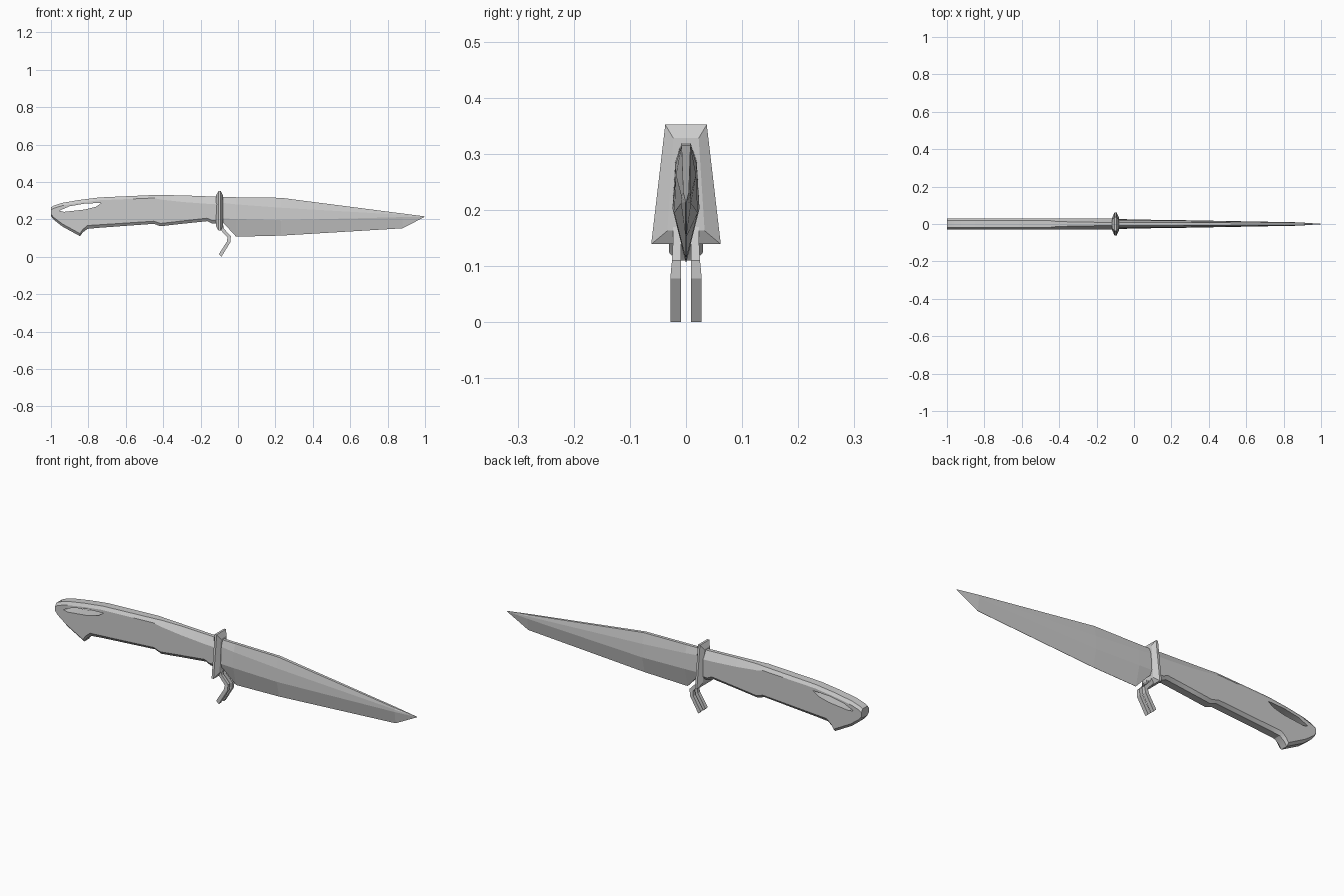
import bpy, bmesh, math


def loft(name, rings, smooth=None):
    """Skin a list of equal-length point rings and cap both ends."""
    bm = bmesh.new()
    rows = [[bm.verts.new(p) for p in r] for r in rings]
    n = len(rows[0])
    for a, b in zip(rows, rows[1:]):
        for i in range(n):
            bm.faces.new((a[i], a[(i + 1) % n], b[(i + 1) % n], b[i]))
    bm.faces.new(rows[0][::-1])
    bm.faces.new(rows[-1])
    bmesh.ops.recalc_face_normals(bm, faces=bm.faces)
    me = bpy.data.meshes.new(name)
    bm.to_mesh(me)
    bm.free()
    ob = bpy.data.objects.new(name, me)
    bpy.context.collection.objects.link(ob)
    activate(ob)
    if smooth:
        bpy.ops.object.shade_smooth_by_angle(angle=math.radians(smooth))
    return ob


def activate(ob):
    bpy.ops.object.select_all(action='DESELECT')
    ob.select_set(True)
    bpy.context.view_layer.objects.active = ob


def section(x, half):
    """Mirror a top-to-bottom list of (y, z) across y = 0 at station x."""
    return [(x, y, z) for y, z in half] + [(x, -y, z) for y, z in reversed(half)]


# Handle: x, bottom z, top z, top half width, top chamfer, bottom chamfer
W = 0.030
stations = [
    (-1.0, 0.217, 0.264, 0.020, 0.014, 0.010),
    (-0.985, 0.198, 0.273, 0.020, 0.014, 0.012),
    (-0.94, 0.162, 0.288, 0.020, 0.015, 0.014),
    (-0.845, 0.110, 0.304, 0.020, 0.015, 0.014),
    (-0.83, 0.130, 0.306, 0.020, 0.015, 0.016),
    (-0.805, 0.149, 0.309, 0.020, 0.015, 0.018),
    (-0.74, 0.155, 0.317, 0.020, 0.015, 0.016),
    (-0.45, 0.176, 0.330, 0.018, 0.016, 0.014),
    (-0.415, 0.163, 0.330, 0.014, 0.024, 0.015),
    (-0.30, 0.176, 0.328, 0.010, 0.035, 0.015),
    (-0.165, 0.190, 0.323, 0.009, 0.040, 0.016),
    (-0.14, 0.178, 0.322, 0.009, 0.040, 0.016),
    (-0.10, 0.178, 0.320, 0.009, 0.040, 0.016),
]
handle = loft("handle", [
    section(x, [(yt, zt), (W, zt - ct), (W, zb + cb), (0.018, zb)])
    for x, zb, zt, yt, ct, cb in stations])

# Lanyard slot cut through the butt
slot = [(-0.955, 0.246), (-0.90, 0.270), (-0.82, 0.284), (-0.73, 0.288),
        (-0.76, 0.267), (-0.82, 0.252), (-0.93, 0.240)]
cutter = loft("slot_cutter", [[(x, y, z) for x, z in slot] for y in (-0.1, 0.1)])
cutter.hide_render = True
mod = handle.modifiers.new("slot", 'BOOLEAN')
mod.operation = 'DIFFERENCE'
mod.solver = 'EXACT'
mod.object = cutter
activate(handle)
bpy.ops.object.modifier_apply(modifier="slot")
bpy.ops.object.shade_smooth_by_angle(angle=math.radians(25))
bpy.data.objects.remove(cutter)


# Guard: tapered plate, thin at the rim and thick in the middle
def plate(x, inset):
    return section(x, [(0.037 - inset * 0.6, 0.352 - inset),
                       (0.062 - inset * 1.2, 0.139 + inset)])


loft("guard", [plate(-0.117, 0.024), plate(-0.104, 0.0),
               plate(-0.093, 0.0), plate(-0.080, 0.024)])

# Blade: x, then spine, upper shoulder, lower shoulder, cutting edge as (y, z)
loft("blade", [
    section(-0.09, [(0.008, 0.319), (0.019, 0.288), (0.024, 0.205), (0.016, 0.188)]),
    section(-0.075, [(0.008, 0.319), (0.019, 0.287), (0.024, 0.204), (0.014, 0.178)]),
    section(-0.01, [(0.008, 0.318), (0.019, 0.280), (0.024, 0.202), (0.0006, 0.107)]),
    section(0.23, [(0.008, 0.315), (0.018, 0.262), (0.021, 0.195), (0.0006, 0.113)]),
    section(0.88, [(0.005, 0.231), (0.008, 0.224), (0.009, 0.212), (0.0006, 0.152)]),
    section(0.998, [(0.0010, 0.216), (0.0012, 0.2155), (0.0012, 0.2145), (0.0005, 0.213)]),
])

# Forked finger hook under the guard: rear (x, z), front (x, z), outer y
path = [((-0.105, 0.165), (-0.080, 0.170), 0.023),
        ((-0.090, 0.140), (-0.074, 0.148), 0.023),
        ((-0.056, 0.103), (-0.038, 0.110), 0.025),
        ((-0.060, 0.080), (-0.041, 0.078), 0.028),
        ((-0.102, 0.014), (-0.088, 0.0), 0.028)]
for side, s in (("left", 1), ("right", -1)):
    loft("hook_prong_" + side, [
        [(a[0], s * 0.009, a[1]), (a[0], s * y, a[1]),
         (b[0], s * y, b[1]), (b[0], s * 0.009, b[1])]
        for a, b, y in path])
